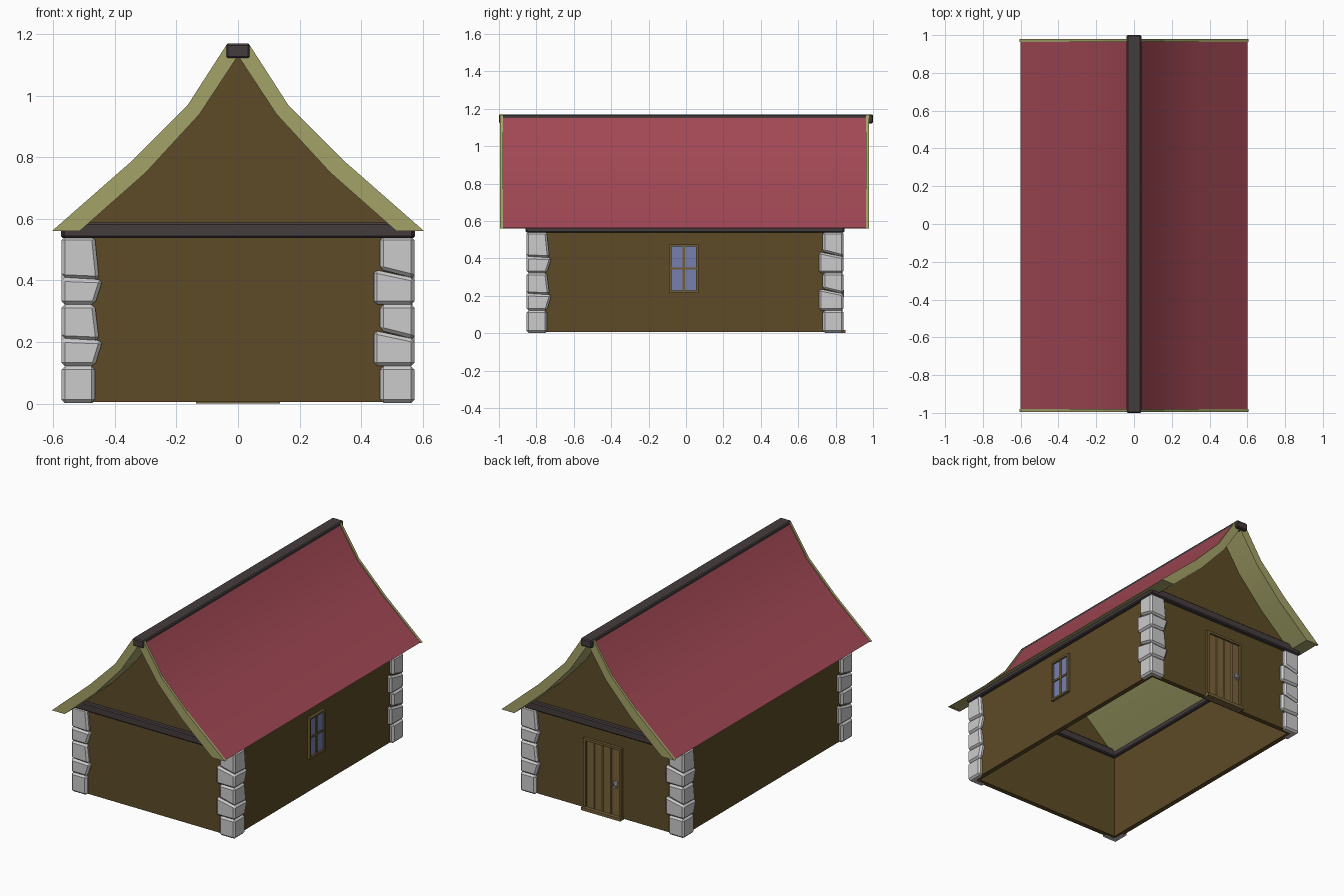
import bpy, bmesh
from mathutils import Vector

if "Cube" in bpy.data.objects:
    bpy.data.objects.remove(bpy.data.objects["Cube"])


def material(name, rgb):
    m = bpy.data.materials.new(name)
    m.diffuse_color = (*rgb, 1)
    m.use_nodes = True
    m.node_tree.nodes["Principled BSDF"].inputs["Base Color"].default_value = m.diffuse_color
    return m


WALL = material("brown_plaster", (0.11, 0.07, 0.02))
RED = material("red_roofing", (0.36, 0.065, 0.09))
PALE = material("pale_wood", (0.37, 0.36, 0.14))
DARK = material("dark_wood", (0.06, 0.045, 0.048))
DOOR = material("door_wood", (0.19, 0.125, 0.045))
TRIM = material("trim_wood", (0.16, 0.11, 0.035))
GLASS = material("blue_glass", (0.18, 0.22, 0.42))
CY = -0.005  # centre of the walls in y


def finish(bm, name, mats, bevel=0):
    bmesh.ops.recalc_face_normals(bm, faces=bm.faces)
    me = bpy.data.meshes.new(name)
    bm.to_mesh(me)
    bm.free()
    ob = bpy.data.objects.new(name, me)
    bpy.context.collection.objects.link(ob)
    for m in mats:
        me.materials.append(m)
    if bevel:
        b = ob.modifiers.new("bevel", "BEVEL")
        b.width, b.segments = bevel, 1
    return ob


def box(name, x, y, z, mat, bevel=0):
    bm = bmesh.new()
    bmesh.ops.create_cube(bm, size=1)
    for v in bm.verts:
        v.co = [(a + b) / 2 + c * (b - a) for (a, b), c in zip((x, y, z), v.co)]
    return finish(bm, name, [mat], bevel)


def prism(name, bottom, top, mats, bevel=0, second=()):
    """Join two matching outlines; side faces listed in second get material 1."""
    bm = bmesh.new()
    a = [bm.verts.new(p) for p in bottom]
    b = [bm.verts.new(p) for p in top]
    bm.faces.new(a)
    bm.faces.new(b)
    n = len(a)
    for i in range(n):
        f = bm.faces.new((a[i], a[(i + 1) % n], b[(i + 1) % n], b[i]))
        f.material_index = 1 if i in second else 0
    return finish(bm, name, mats, bevel)


def extrude_y(name, pts, y0, y1, mats, second=()):
    return prism(name, [(x, y0, z) for x, z in pts], [(x, y1, z) for x, z in pts], mats, 0, second)


def mirrored(half):
    """Right half from eave to ridge, continued down the left side."""
    return half + [(-x, z) for x, z in reversed(half) if x > 0]


# Walls with curved gables, open underneath
gable = mirrored([(0.55, 0.006), (0.55, 0.58), (0.31, 0.756), (0.13, 0.948), (0, 1.14)])
extrude_y("front_wall", gable, CY - 0.825, CY - 0.795, [WALL])
extrude_y("back_wall", gable, CY + 0.795, CY + 0.825, [WALL])
for s, n in ((1, "right"), (-1, "left")):
    box(n + "_wall", sorted((s * 0.52, s * 0.55)), (CY - 0.8, CY + 0.8), (0.006, 0.57), WALL)

# Beams along the top of the walls
for s, n in ((1, "right"), (-1, "left")):
    box(n + "_beam", sorted((s * 0.50, s * 0.575)), (CY - 0.85, CY + 0.85), (0.538, 0.572), DARK, 0.006)
for s, n in ((1, "back"), (-1, "front")):
    box(n + "_beam", (-0.57, 0.57), sorted((CY + s * 0.775, CY + s * 0.852)), (0.538, 0.588), DARK, 0.006)

# Swept roof: red on top, pale wood beneath
inner = mirrored([(0.515, 0.56), (0.3, 0.75), (0.125, 0.94), (0, 1.13)])
outer = mirrored([(0.6, 0.562), (0.34, 0.785), (0.157, 0.967), (0.033, 1.16)])
roof = extrude_y("roof", outer + inner[::-1], -0.98, 0.965, [PALE, RED], range(7))
bpy.context.view_layer.objects.active = roof
roof.select_set(True)
bpy.ops.object.shade_smooth_by_angle(angle=0.5)
roof.select_set(False)

# Barge boards at both ends, slightly proud of the roof
board = mirrored([(0.605, 0.56), (0.345, 0.788), (0.162, 0.972), (0.037, 1.166)])
for y, n in ((-0.995, "front"), (0.963, "back")):
    extrude_y(n + "_barge_board", board + inner[::-1], y, y + 0.016, [PALE])
box("ridge_beam", (-0.039, 0.039), (-1, 1), (1.122, 1.17), DARK, 0.006)

# Corner stones: L-shaped, the same irregular stack turned for each corner
# level: z at corner, z at first arm end, z at second arm end
levels = [(0.002, 0.002, 0.002), (0.122, 0.122, 0.122), (0.21, 0.205, 0.238),
          (0.322, 0.322, 0.322), (0.408, 0.403, 0.436), (0.542, 0.542, 0.542)]
T = 0.042
for c, corner in enumerate([(1, -1), (1, 1), (-1, 1), (-1, -1)]):
    u = [Vector((0, 1)), Vector((-1, 0)), Vector((0, -1)), Vector((1, 0))][c]
    v = Vector((-u.y, u.x))
    origin = Vector((corner[0] * 0.573, corner[1] * 0.847 + CY))

    def ring(z, a, b):
        plan = [(0, 0, z[0]), (a, 0, z[1]), (a, T, z[1]),
                (T, T, z[0]), (T, b, z[2]), (0, b, z[2])]
        return [(*(origin + u * p + v * q), h) for p, q, h in plan]

    for i in range(5):
        odd = i % 2
        low = ring(levels[i], 0.122 if i and not odd else 0.108, 0.132 if odd else 0.111)
        high = ring(levels[i + 1], 0.134 if odd else 0.108, 0.132 if odd else 0.111)
        prism(f"corner_stone_{c}_{i}", low, high, [], 0.011)

# Window on the right wall
Y0, Y1, Z0, Z1, W = -0.09, 0.066, 0.215, 0.475, 0.012
box("window_glass", (0.54, 0.555), (Y0, Y1), (Z0, Z1), GLASS)
ym, zm = (Y0 + Y1) / 2, (Z0 + Z1) / 2
for i, y in enumerate((Y0, ym - W / 2, Y1 - W)):
    box(f"window_upright_{i}", (0.54, 0.561 if i == 1 else 0.566), (y, y + W), (Z0, Z1), TRIM)
for i, z in enumerate((Z0, zm - W / 2, Z1 - W)):
    box(f"window_rail_{i}", (0.54, 0.561 if i == 1 else 0.566), (Y0, Y1), (z, z + W), TRIM)

# Plank door on the back wall
B = CY + 0.825
for i in range(4):
    x = -0.117 + i * 0.0585
    box(f"door_plank_{i}", (x, x + 0.0585), (B - 0.01, B + 0.01), (0.01, 0.44), DOOR, 0.005)
for s, n in ((1, "right"), (-1, "left")):
    box("door_post_" + n, sorted((s * 0.117, s * 0.133)), (B - 0.01, B + 0.018), (0.01, 0.452), TRIM)
box("door_lintel", (-0.133, 0.133), (B - 0.01, B + 0.018), (0.438, 0.452), TRIM)
box("door_sill", (-0.137, 0.137), (B - 0.02, B + 0.032), (0, 0.018), DOOR)

# Door handle
bpy.ops.mesh.primitive_cylinder_add(vertices=10, radius=0.013, depth=0.012,
                                    location=(-0.092, B + 0.013, 0.225), rotation=(1.5708, 0, 0))
bpy.context.object.name = "door_handle_plate"
bpy.ops.mesh.primitive_torus_add(major_segments=12, minor_segments=6, major_radius=0.016, minor_radius=0.004,
                                 location=(-0.092, B + 0.02, 0.212), rotation=(1.5708, 0, 0))
bpy.context.object.name = "door_handle_ring"
